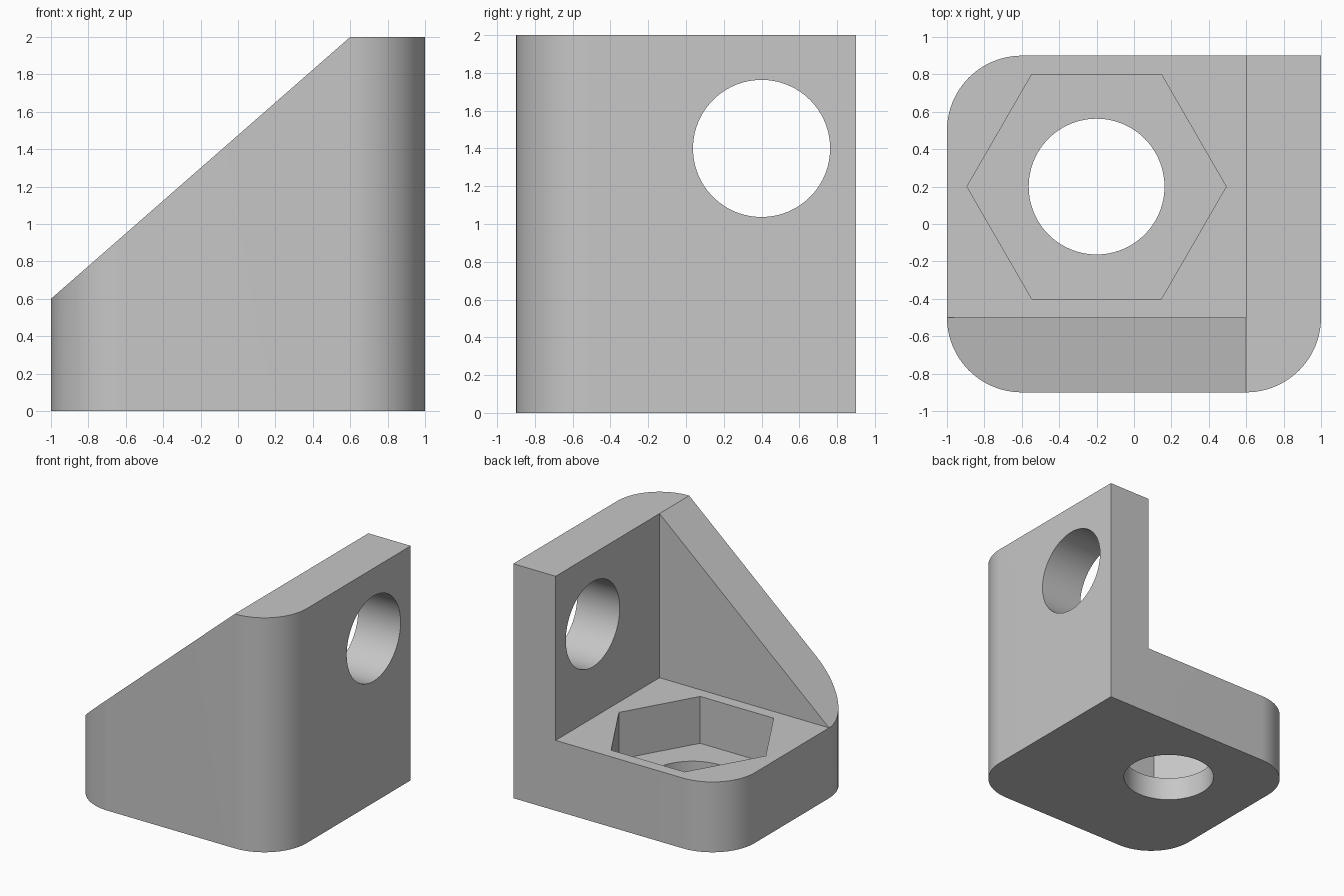
import bpy, bmesh, math
from mathutils import Vector

cube = bpy.data.objects.get("Cube")
if cube:
    bpy.data.objects.remove(cube, do_unlink=True)

grey = bpy.data.materials.new("light grey")
grey.use_nodes = True
colour = (0.57, 0.57, 0.57, 1)
grey.diffuse_color = colour
grey.node_tree.nodes["Principled BSDF"].inputs["Base Color"].default_value = colour


def prism(name, outline, sweep):
    """Extrude a closed outline of 3D points along the sweep vector."""
    bm = bmesh.new()
    face = bm.faces.new([bm.verts.new(p) for p in outline])
    result = bmesh.ops.extrude_face_region(bm, geom=[face])
    moved = [v for v in result["geom"] if isinstance(v, bmesh.types.BMVert)]
    bmesh.ops.translate(bm, verts=moved, vec=Vector(sweep))
    bmesh.ops.recalc_face_normals(bm, faces=bm.faces)
    mesh = bpy.data.meshes.new(name)
    bm.to_mesh(mesh)
    bm.free()
    mesh.materials.append(grey)
    obj = bpy.data.objects.new(name, mesh)
    bpy.context.collection.objects.link(obj)
    return obj


def ring(radius, count, place):
    """Points of a regular polygon, put in space by place(u, v)."""
    angles = [math.tau * i / count for i in range(count)]
    return [place(radius * math.cos(a), radius * math.sin(a)) for a in angles]


def cut(target, cutter):
    """Subtract the cutter from the target and discard it."""
    cutter.hide_render = True
    mod = target.modifiers.new("cut", "BOOLEAN")
    mod.operation = "DIFFERENCE"
    mod.solver = "EXACT"
    mod.object = cutter
    bpy.context.view_layer.objects.active = target
    bpy.ops.object.modifier_apply(modifier=mod.name)
    bpy.data.objects.remove(cutter, do_unlink=True)


# Footprint: three rounded corners, one square corner at the back left
HX, HY, R, STEPS = 1.0, 0.9, 0.4, 24
footprint = [(HX, HY, 0)]
for sx, sy, start in ((-1, 1, 90), (-1, -1, 180), (1, -1, 270)):
    for i in range(STEPS + 1):
        a = math.radians(start + 90 * i / STEPS)
        footprint.append((sx * (HX - R) + R * math.cos(a),
                          sy * (HY - R) + R * math.sin(a), 0))
bracket = prism("corner_bracket", footprint, (0, 0, 2))

# Sloping top of the gusset
cut(bracket, prism("slope_cutter",
                   [(-1.4, -1.5, 0.25), (1.0, -1.5, 2.35), (-1.4, -1.5, 2.35)], (0, 3, 0)))

# Open space between base, upright wall and gusset
cut(bracket, prism("space_cutter",
                   [(-1.5, -0.5, 0.6), (0.6, -0.5, 0.6), (0.6, 1.5, 0.6), (-1.5, 1.5, 0.6)],
                   (0, 0, 2)))

# Hexagonal nut pocket and bolt hole in the base
cx, cy = -0.2, 0.2
cut(bracket, prism("pocket_cutter",
                   ring(0.6 / math.cos(math.pi / 6), 6, lambda u, v: (cx + u, cy + v, 0.2)),
                   (0, 0, 1)))
cut(bracket, prism("base_hole_cutter",
                   ring(0.363, 96, lambda u, v: (cx + u, cy + v, -0.5)), (0, 0, 1)))

# Bolt hole through the upright wall
cut(bracket, prism("wall_hole_cutter",
                   ring(0.363, 96, lambda u, v: (0.3, 0.4 + u, 1.4 + v)), (1, 0, 0)))

# Smooth rounded surfaces, keep hard edges
bpy.ops.object.select_all(action="DESELECT")
bracket.select_set(True)
bpy.context.view_layer.objects.active = bracket
bpy.ops.object.shade_smooth_by_angle(angle=math.radians(25))
